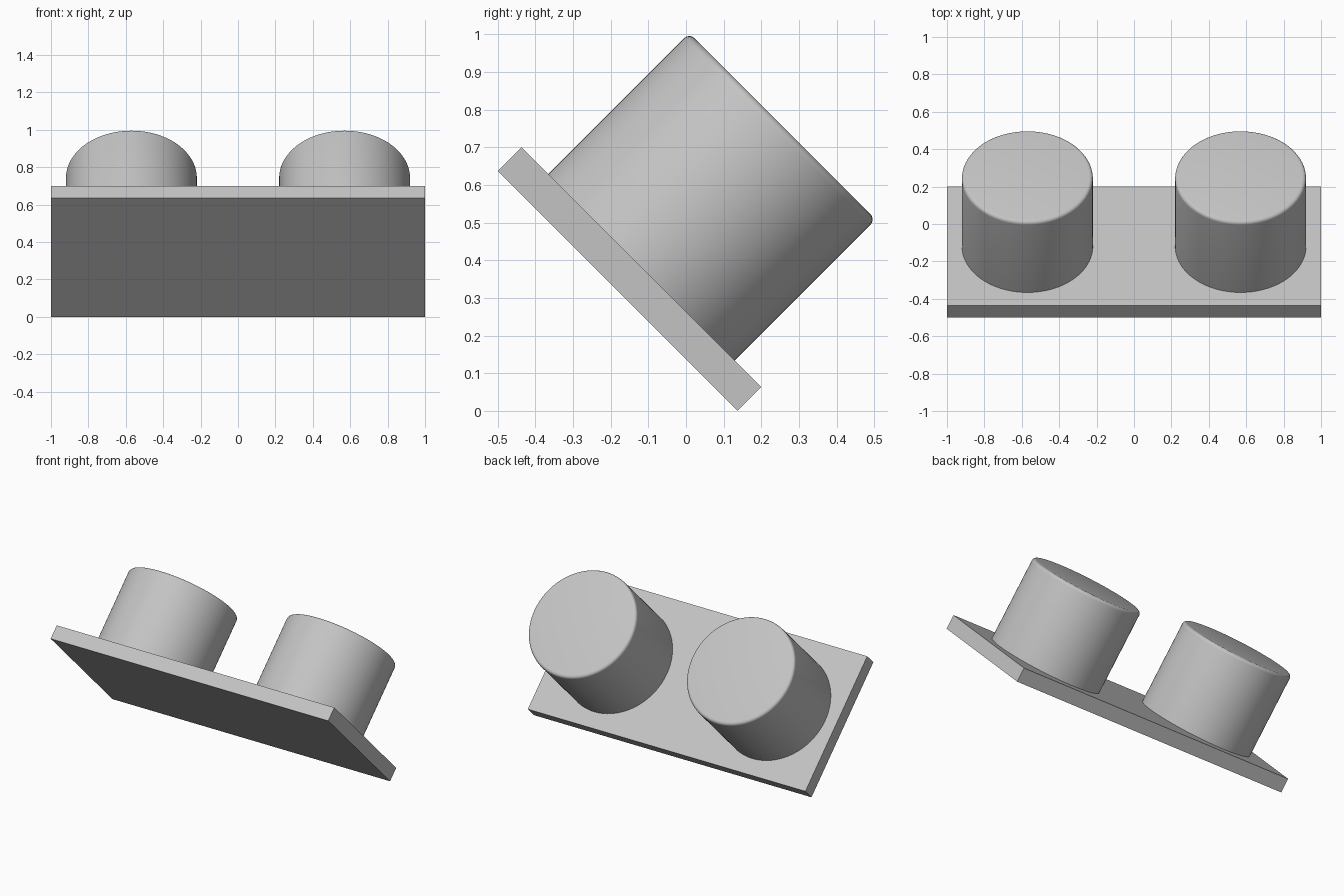
import bpy
import bmesh
import math
from mathutils import Matrix

cube = bpy.data.objects.get("Cube")
if cube:
    bpy.data.objects.remove(cube, do_unlink=True)

LENGTH, WIDTH, THICK = 2.0, 0.9, 0.089
RADIUS, HEIGHT, ROUND = 0.35, 0.53, 0.02

grey = bpy.data.materials.new("light_grey")
grey.use_nodes = True
colour = (0.55, 0.55, 0.55, 1)
grey.diffuse_color = colour
grey.node_tree.nodes["Principled BSDF"].inputs["Base Color"].default_value = colour

# Everything sits in a frame tilted back by 45 degrees
tilt = Matrix.Translation((0, -0.15, 0.35)) @ Matrix.Rotation(math.radians(-45), 4, "X")


def add_part(name, bm, offset):
    mesh = bpy.data.meshes.new(name)
    bm.to_mesh(mesh)
    bm.free()
    mesh.materials.append(grey)
    obj = bpy.data.objects.new(name, mesh)
    bpy.context.collection.objects.link(obj)
    obj.matrix_world = tilt @ Matrix.Translation(offset)
    return obj


# Flat rectangular plate
bm = bmesh.new()
bmesh.ops.create_cube(bm, size=1)
bmesh.ops.scale(bm, vec=(LENGTH, WIDTH, THICK), verts=bm.verts)
add_part("base_plate", bm, (0, 0, 0))

# Two round posts with a softened top rim
for name, side in (("left_post", 1), ("right_post", -1)):
    bm = bmesh.new()
    bmesh.ops.create_cone(bm, cap_ends=True, segments=96, radius1=RADIUS,
                          radius2=RADIUS, depth=HEIGHT)
    rim = [e for e in bm.edges if all(v.co.z > 0 for v in e.verts)]
    bmesh.ops.bevel(bm, geom=rim, offset=ROUND, segments=5, profile=0.5,
                    affect="EDGES")
    post = add_part(name, bm, (side * 0.57, 0, (THICK + HEIGHT) / 2))
    bpy.ops.object.select_all(action="DESELECT")
    post.select_set(True)
    bpy.context.view_layer.objects.active = post
    bpy.ops.object.shade_smooth_by_angle(angle=math.radians(35))
